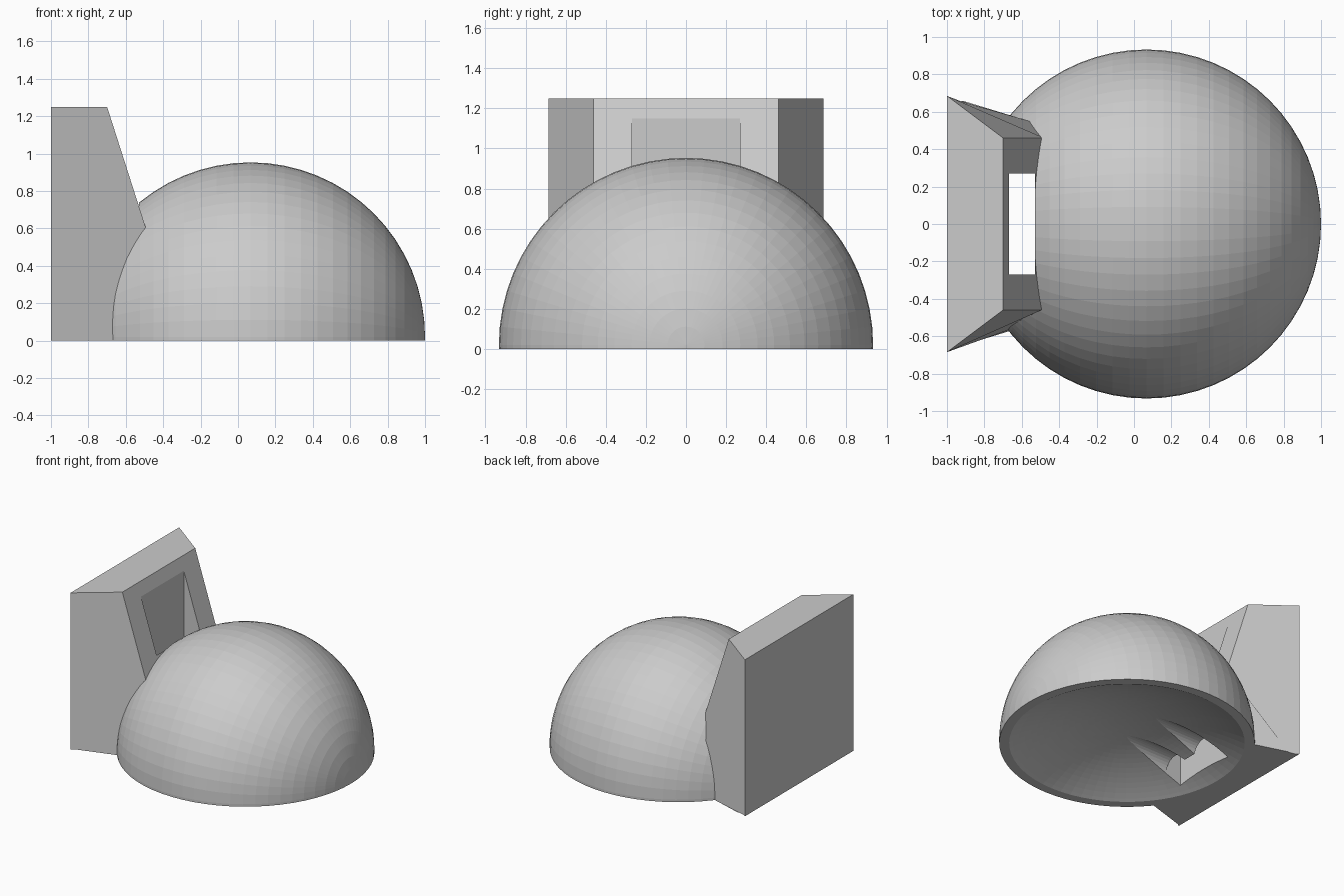
import bpy, bmesh, math
from mathutils import Matrix

if "Cube" in bpy.data.objects:
    bpy.data.objects.remove(bpy.data.objects["Cube"])

grey = bpy.data.materials.new("light_grey")
grey.diffuse_color = (0.6, 0.6, 0.6, 1)
grey.use_nodes = True
grey.node_tree.nodes["Principled BSDF"].inputs["Base Color"].default_value = grey.diffuse_color


def make(name, bm):
    bmesh.ops.recalc_face_normals(bm, faces=bm.faces[:])
    me = bpy.data.meshes.new(name)
    bm.to_mesh(me)
    bm.free()
    me.materials.append(grey)
    ob = bpy.data.objects.new(name, me)
    bpy.context.collection.objects.link(ob)
    return ob


def box(name, lo, hi):
    bm = bmesh.new()
    size = [h - l for l, h in zip(lo, hi)]
    mid = [(h + l) / 2 for l, h in zip(lo, hi)]
    bmesh.ops.create_cube(bm, size=1, matrix=Matrix.Translation(mid) @ Matrix.Diagonal((*size, 1)))
    return make(name, bm)


def ball(name, centre, radius, seg, rings, tilt=0):
    bm = bmesh.new()
    bmesh.ops.create_uvsphere(bm, u_segments=seg, v_segments=rings, radius=radius,
                              matrix=Matrix.Translation(centre) @ Matrix.Rotation(tilt, 4, 'Y'))
    return make(name, bm)


def boolean(target, tool, op):
    mod = target.modifiers.new(tool.name, 'BOOLEAN')
    mod.operation, mod.solver, mod.object = op, 'EXACT', tool
    bpy.context.view_layer.objects.active = target
    bpy.ops.object.modifier_apply(modifier=mod.name)
    bpy.data.objects.remove(tool)


# Dome, with its poles along x
body = ball("dome_with_back_block", (0.067, 0, 0.02), 0.933, 64, 32, math.pi / 2)

# Tapered back block with a sloping front (runs below the floor, trimmed later)
bm = bmesh.new()
rings = []
for z, front in ((-0.1, -0.268), (1.25, -0.70)):
    rings.append([bm.verts.new((x, y, z)) for x, y in
                  ((-1, -0.685), (front, -0.46), (front, 0.46), (-1, 0.685))])
bm.faces.new(rings[0])
bm.faces.new(rings[1])
for i in range(4):
    j = (i + 1) % 4
    bm.faces.new((rings[0][i], rings[0][j], rings[1][j], rings[1][i]))
boolean(body, make("back_block", bm), 'UNION')

# Flat base
boolean(body, box("floor_cut", (-2, -2, -2), (2, 2, 0)), 'DIFFERENCE')

# Shallow bowl hollowed into the underside
rim, depth = 0.86, 0.2
big = (rim ** 2 + depth ** 2) / (2 * depth)
boolean(body, ball("bowl_cut", (0.067, 0, depth - big), big, 64, 128), 'DIFFERENCE')

# Vertical slot through the front of the block and the dome
boolean(body, box("slot_cut", (-0.668, -0.27, -0.2), (-0.53, 0.27, 1.2)), 'DIFFERENCE')

# Two round channels running from the slot to the middle of the bowl
for y in (-0.16, 0.16):
    bm = bmesh.new()
    bmesh.ops.create_cone(bm, cap_ends=True, segments=32, radius1=0.108, radius2=0.108, depth=0.68,
                          matrix=Matrix.Translation((-0.26, y, 0.08)) @ Matrix.Rotation(math.pi / 2, 4, 'Y'))
    boolean(body, make("channel_cut", bm), 'DIFFERENCE')
